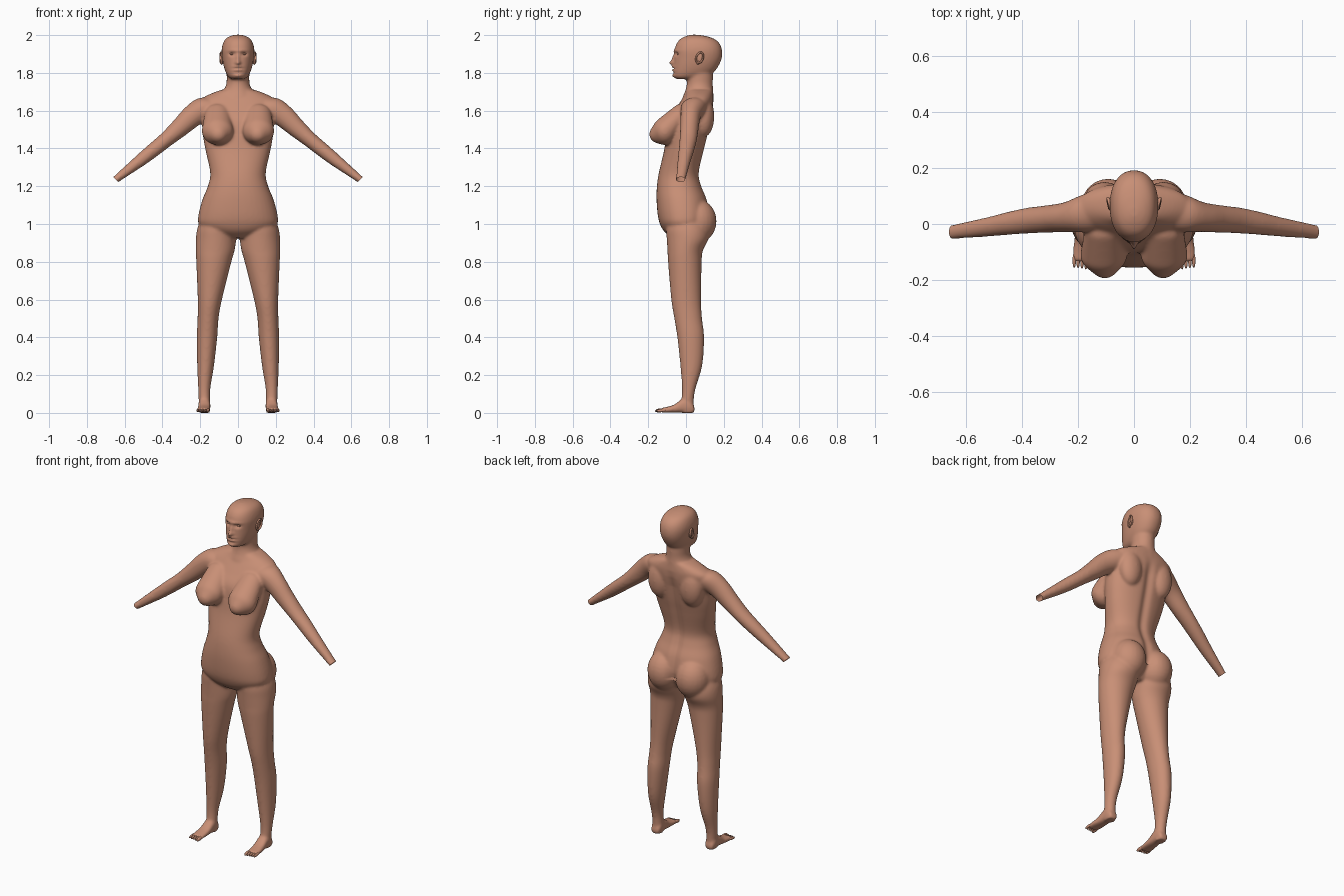
import bpy, bmesh, math
from mathutils import Vector, Matrix

if "Cube" in bpy.data.objects:
    bpy.data.objects.remove(bpy.data.objects["Cube"])

skin = bpy.data.materials.new("skin")
skin.diffuse_color = (0.58, 0.275, 0.18, 1)
skin.use_nodes = True
skin.node_tree.nodes["Principled BSDF"].inputs["Base Color"].default_value = skin.diffuse_color
SIDES = (1, -1)


def spline(rows, n=5):
    """Catmull-Rom resampling of section rows."""
    out = []
    for i in range(len(rows) - 1):
        p = [rows[max(0, min(len(rows) - 1, i + k))] for k in (-1, 0, 1, 2)]
        for s in range(n):
            t = s / n
            out.append([0.5 * (2 * b + (c - a) * t + (2 * a - 5 * b + 4 * c - d) * t * t
                               + (3 * b - a - 3 * c + d) * t ** 3) for a, b, c, d in zip(*p)])
    return out + [list(rows[-1])]


def ring(c, u, v, power=2.0, n=40):
    pts = []
    for i in range(n):
        a = 2 * math.pi * i / n
        ca, sa = math.cos(a), math.sin(a)
        e = 2 / power
        pts.append(Vector(c) + Vector(u) * math.copysign(abs(ca) ** e, ca)
                   + Vector(v) * math.copysign(abs(sa) ** e, sa))
    return pts


def loft(bm, rings):
    vs = [[bm.verts.new(p) for p in r] for r in rings]
    n = len(vs[0])
    faces = [bm.faces.new((a[i], a[(i + 1) % n], b[(i + 1) % n], b[i]))
             for a, b in zip(vs, vs[1:]) for i in range(n)]
    faces += [bm.faces.new(vs[0]), bm.faces.new(vs[-1])]
    bmesh.ops.recalc_face_normals(bm, faces=faces)


def column(bm, rows, power=2.0):
    """Upright loft; rows are z, x min, x max, y front, y back."""
    loft(bm, [ring(((a + b) / 2, (f + k) / 2, z), ((b - a) / 2, 0, 0), (0, (k - f) / 2, 0), power)
              for z, a, b, f, k in spline(rows)])


def ball(bm, c, r, rot=0):
    m = Matrix.Translation(c) @ Matrix.Rotation(rot, 4, 'X') @ Matrix.Diagonal((*r, 1))
    return bmesh.ops.create_uvsphere(bm, u_segments=24, v_segments=14, radius=1, matrix=m)["verts"]


def finish(name, bm):
    me = bpy.data.meshes.new(name)
    bm.to_mesh(me)
    bm.free()
    me.materials.append(skin)
    ob = bpy.data.objects.new(name, me)
    bpy.context.collection.objects.link(ob)
    me.polygons.foreach_set("use_smooth", [True] * len(me.polygons))
    return ob


bm = bmesh.new()

# torso: z, half width, front y, back y
torso = [(.925, .09, -.07, .06), (.96, .16, -.115, .09), (1.0, .208, -.138, .115),
         (1.05, .209, -.15, .125), (1.13, .188, -.156, .112), (1.2, .16, -.154, .084),
         (1.27, .147, -.144, .071), (1.39, .172, -.116, .096), (1.47, .186, -.105, .116),
         (1.55, .192, -.092, .132), (1.61, .205, -.055, .143), (1.655, .20, -.025, .146),
         (1.685, .155, -.005, .144), (1.71, .09, .005, .142)]
column(bm, [(z, -w, w, f, k) for z, w, f, k in torso], 2.2)

# neck and head
neck = [(1.62, .13, -.03, .146), (1.67, .105, -.018, .146), (1.705, .078, -.004, .144),
        (1.74, .062, .004, .142), (1.78, .06, .004, .143), (1.83, .06, .01, .14)]
column(bm, [(z, -w, w, f, k) for z, w, f, k in neck])
head = [(1.768, .036, -.052, .06), (1.78, .052, -.066, .10), (1.805, .066, -.069, .148),
        (1.84, .077, -.066, .174), (1.88, .084, -.063, .19), (1.92, .087, -.061, .191),
        (1.955, .08, -.05, .178), (1.98, .066, -.03, .15), (1.995, .042, 0, .105),
        (2.002, .015, .025, .06)]
column(bm, [(z, -w, w, f, k) for z, w, f, k in head], 2.2)

leg = [(1.02, .02, .20, -.10, .10), (.97, .012, .217, -.105, .118), (.92, .01, .223, -.102, .118),
       (.86, .018, .223, -.098, .09), (.8, .035, .221, -.095, .083), (.6, .085, .213, -.078, .08),
       (.5, .103, .214, -.062, .085), (.4, .11, .218, -.046, .096), (.25, .127, .216, -.03, .086),
       (.13, .146, .211, -.021, .051), (.06, .148, .208, -.024, .041), (0, .149, .207, -.02, .042)]
# arm: x, y, z, in-plane radius, depth radius
arm = [(.10, .055, 1.625, .06, .07), (.17, .04, 1.615, .066, .068), (.24, .025, 1.572, .06, .054),
       (.31, .018, 1.508, .05, .049), (.38, .012, 1.447, .041, .046), (.45, .002, 1.39, .038, .041),
       (.52, -.01, 1.334, .033, .035), (.645, -.028, 1.237, .02, .026), (.69, -.034, 1.2, .019, .025)]
# foot: y, half width, top z, centre x
foot = [(.045, .024, .03, .178), (.02, .031, .07, .178), (-.02, .032, .072, .178),
        (-.06, .034, .044, .18), (-.10, .036, .031, .183), (-.135, .035, .024, .184)]
for s in SIDES:
    column(bm, [(z, *sorted((s * a, s * b)), f, k) for z, a, b, f, k in leg])
    loft(bm, [ring((s * x, y, z), (s * r * .66, 0, r * .75), (0, d, 0))
              for x, y, z, r, d in spline(arm)])
    loft(bm, [ring((s * x, y, t / 2 + .001), (s * w, 0, 0), (0, 0, t / 2), 2.6)
              for y, w, t, x in spline(foot)])
    # buttock
    ball(bm, (s * .092, .062, 1.015), (.098, .1, .115))
    # shoulder blade
    ball(bm, (s * .105, .095, 1.57), (.07, .055, .11))
    # breast: hull around a full lower form and a sloping upper form
    tmp = bmesh.new()
    ball(tmp, (s * .108, -.112, 1.492), (.084, .066, .074))
    ball(tmp, (s * .104, -.145, 1.475), (.05, .05, .048))
    ball(tmp, (s * .108, -.03, 1.575), (.07, .05, .06))
    hull = bmesh.ops.convex_hull(tmp, input=tmp.verts)
    drop = {g for g in hull["geom_interior"] + hull["geom_unused"] if isinstance(g, bmesh.types.BMVert)}
    bmesh.ops.delete(tmp, geom=list(drop), context='VERTS')
    bmesh.ops.recalc_face_normals(tmp, faces=tmp.faces)
    me = bpy.data.meshes.new("breast_form")
    tmp.to_mesh(me)
    tmp.free()
    bm.from_mesh(me)
    bpy.data.meshes.remove(me)

# fuse all forms into one skin
body = finish("body", bm)
bpy.context.view_layer.objects.active = body
body.select_set(True)
m = body.modifiers.new("fuse", 'REMESH')
m.mode, m.voxel_size, m.use_smooth_shade = 'VOXEL', .0065, True
bpy.ops.object.modifier_apply(modifier="fuse")
m = body.modifiers.new("soften", 'SMOOTH')
m.factor, m.iterations = .5, 14
bpy.ops.object.modifier_apply(modifier="soften")

# face relief: x, z, width, height, forward push
relief = [(0, 1.853, .013, .012, .022), (0, 1.875, .009, .022, .012), (0, 1.918, .05, .008, .005),
          (.032, 1.9, .016, .010, -.013), (-.032, 1.9, .016, .010, -.013),
          (0, 1.833, .022, .006, .009), (0, 1.815, .02, .006, .008), (0, 1.824, .026, .003, -.007),
          (0, 1.801, .03, .006, -.004), (0, 1.785, .02, .009, .007)]
bm = bmesh.new()
bm.from_mesh(body.data)
for v in bm.verts:
    x, y, z = v.co
    if z > 1.765 and y < .02:
        v.co.y -= sum(d * math.exp(-((x - a) / w) ** 2 - ((z - b) / h) ** 2)
                      for a, b, w, h, d in relief)
    elif 1.0 < z < 1.66 and y > .03:   # spine groove
        v.co.y -= .012 * math.exp(-(x / .025) ** 2) * min(1, (1.66 - z) / .1)
# open, straight-cut wrists
for s in SIDES:
    vs = [v for v in bm.verts if v.co.x * s > .56]
    fs = {f for v in vs for f in v.link_faces}
    es = {e for f in fs for e in f.edges}
    vv = {v for f in fs for v in f.verts}
    bmesh.ops.bisect_plane(bm, geom=list(vv) + list(es) + list(fs), plane_co=(s * .648, 0, 1.236),
                           plane_no=(s * .7, 0, -.7), clear_outer=True)
bm.to_mesh(body.data)
bm.free()
body.data.polygons.foreach_set("use_smooth", [True] * len(body.data.polygons))

for s, side in zip(SIDES, ("left", "right")):
    # toes, big one on the inside
    bm = bmesh.new()
    for i in range(5):
        r = .0085 if i == 0 else .0062
        ball(bm, (s * (.158 + i * .0138), -.138 + .002 * i, .013), (r, .026, r + .002), .1)
    finish(side + "_toes", bm)

    # ear: rolled rim around a shallow bowl, with a lobe
    bm = bmesh.new()
    loops = []
    for i in range(24):
        a = 2 * math.pi * i / 24
        d = Vector((0, math.cos(a), math.sin(a)))
        c = Vector((s * (.089 + .004 * math.cos(a)), .072 + .018 * d.y + .006 * d.z, 1.88 + .028 * d.z))
        loops.append([bm.verts.new(p) for p in ring(c, d * .005, (s * .006, 0, 0), n=8)])
    for a, b in zip(loops, loops[1:] + loops[:1]):
        for j in range(8):
            bm.faces.new((a[j], a[(j + 1) % 8], b[(j + 1) % 8], b[j]))
    bmesh.ops.recalc_face_normals(bm, faces=bm.faces)
    ball(bm, (s * .083, .072, 1.88), (.006, .018, .028))
    ball(bm, (s * .086, .064, 1.853), (.006, .008, .01))
    finish(side + "_ear", bm)

    # eyeball
    bm = bmesh.new()
    ball(bm, (s * .032, -.036, 1.9), (.013, .012, .007))
    finish(side + "_eye", bm)
